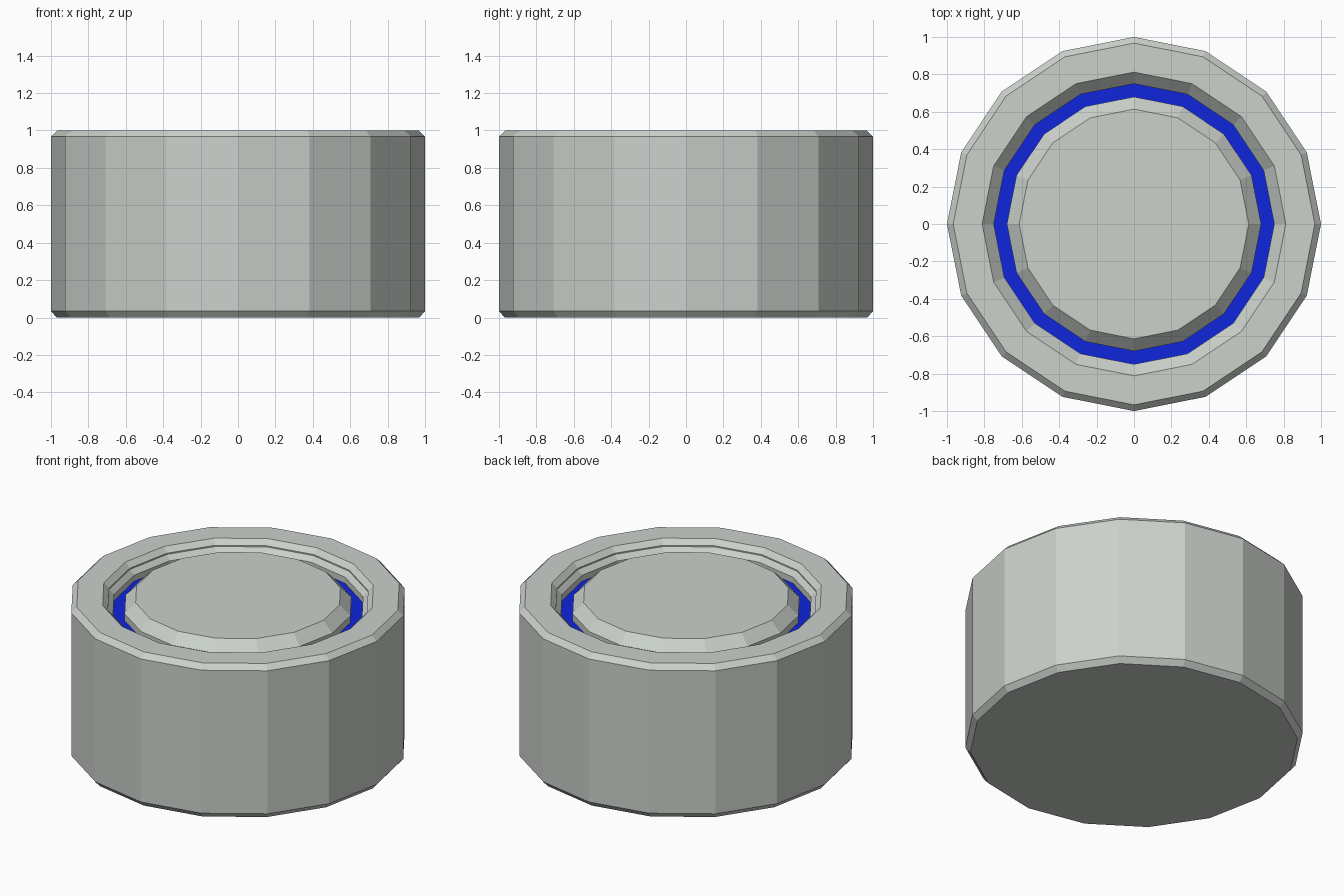
import bpy
import bmesh
from math import cos, sin, tau

SIDES = 16

cube = bpy.data.objects.get("Cube")
if cube:
    bpy.data.objects.remove(cube)


def make_material(name, rgb):
    mat = bpy.data.materials.new(name)
    mat.use_nodes = True
    color = (*rgb, 1)
    mat.diffuse_color = color
    mat.node_tree.nodes["Principled BSDF"].inputs["Base Color"].default_value = color
    return mat


def lathe(name, profile, mat, cap_start=False, cap_end=False):
    """Spin (radius, height) points around z, flat shaded."""
    bm = bmesh.new()
    rings = []
    for r, z in profile:
        rings.append([bm.verts.new((r * cos(tau * i / SIDES), r * sin(tau * i / SIDES), z))
                      for i in range(SIDES)])
    for low, high in zip(rings, rings[1:]):
        for i in range(SIDES):
            j = (i + 1) % SIDES
            bm.faces.new((low[i], low[j], high[j], high[i]))
    if cap_start:
        bm.faces.new(rings[0][::-1])
    if cap_end:
        bm.faces.new(rings[-1])
    mesh = bpy.data.meshes.new(name)
    bm.to_mesh(mesh)
    bm.free()
    mesh.materials.append(mat)
    obj = bpy.data.objects.new(name, mesh)
    bpy.context.collection.objects.link(obj)
    return obj


grey = make_material("light grey", (0.60, 0.64, 0.60))
blue = make_material("bright blue", (0.005, 0.018, 0.72))

FLOOR = 0.89  # height of the groove floor

# Outer casing: base, bevelled wall, rim and stepped inner lip
lathe("casing", [(0.97, 0), (1, 0.035), (1, 0.967), (0.967, 1), (0.812, 1),
                 (0.78, 0.968), (0.78, 0.96), (0.75, 0.93), (0.75, FLOOR)],
      grey, cap_start=True)

# Blue ring at the bottom of the groove
lathe("blue_ring", [(0.75, FLOOR), (0.68, FLOOR)], blue)

# Raised centre disc with a bevelled edge
lathe("centre_disc", [(0.68, FLOOR), (0.68, 0.935), (0.614, 1)], grey, cap_end=True)
